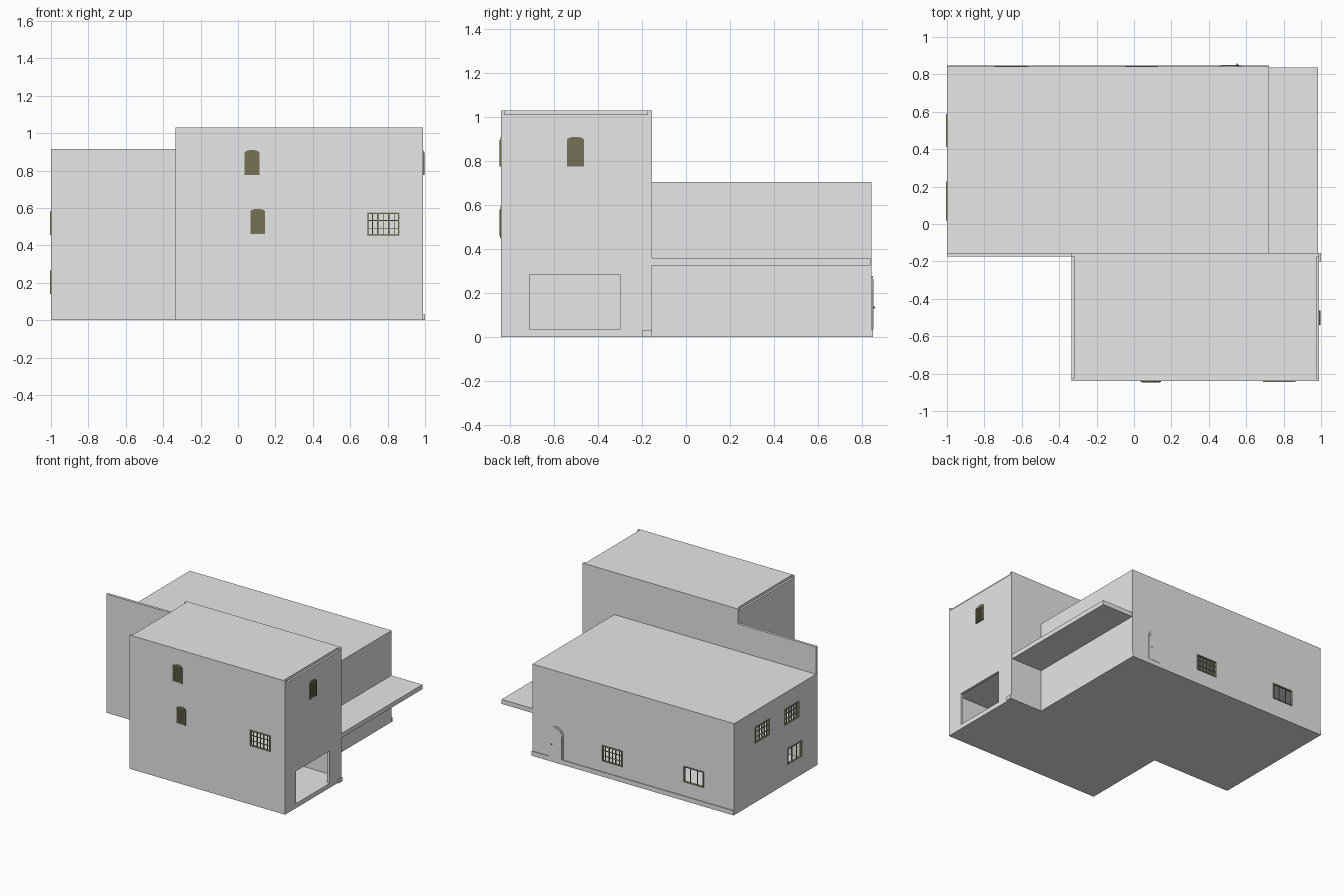
import bpy, bmesh, math
from mathutils import Matrix, Vector

cube = bpy.data.objects.get("Cube")
if cube:
    bpy.data.objects.remove(cube, do_unlink=True)


def material(name, rgb):
    m = bpy.data.materials.new(name)
    m.use_nodes = True
    m.diffuse_color = (*rgb, 1)
    m.node_tree.nodes["Principled BSDF"].inputs["Base Color"].default_value = (*rgb, 1)
    return m


PLASTER = material("grey plaster", (0.8, 0.8, 0.8))
SHUTTER = material("dark olive shutter", (0.18, 0.17, 0.09))
FRAME = material("olive window frame", (0.3, 0.29, 0.17))


def box(bm, x, y, z):
    """Add a box given its (low, high) range on each axis."""
    size = [b - a for a, b in (x, y, z)]
    mid = Vector([(a + b) / 2 for a, b in (x, y, z)])
    bmesh.ops.create_cube(bm, size=1, matrix=Matrix.Translation(mid) @ Matrix.Diagonal((*size, 1)))


def arch(bm, width, height, rise, y, steps=10):
    """Add an upright slab with an arched top, standing on z = 0."""
    half = width / 2
    pts = [(-half, 0), (half, 0)]
    for i in range(steps + 1):
        a = math.pi * i / steps
        pts.append((half * math.cos(a), height - rise + rise * math.sin(a)))
    face = bm.faces.new([bm.verts.new((u, y[1], v)) for u, v in pts])
    out = bmesh.ops.extrude_face_region(bm, geom=[face])
    verts = [g for g in out["geom"] if isinstance(g, bmesh.types.BMVert)]
    bmesh.ops.translate(bm, verts=verts, vec=(0, y[0] - y[1], 0))


def finish(name, bm, mat, matrix=None):
    bmesh.ops.recalc_face_normals(bm, faces=bm.faces)
    mesh = bpy.data.meshes.new(name)
    bm.to_mesh(mesh)
    bm.free()
    mesh.materials.append(mat)
    ob = bpy.data.objects.new(name, mesh)
    bpy.context.collection.objects.link(ob)
    if matrix:
        ob.matrix_world = matrix
    return ob


def block(name, x, y, z):
    bm = bmesh.new()
    box(bm, x, y, z)
    return finish(name, bm, PLASTER)


def carve(ob, *ranges):
    """Cut one box out of an object."""
    cutter = block("cutter", *ranges)
    cutter.hide_render = True
    mod = ob.modifiers.new("cut", "BOOLEAN")
    mod.operation, mod.solver, mod.object = "DIFFERENCE", "EXACT", cutter
    bpy.context.view_layer.objects.active = ob
    bpy.ops.object.modifier_apply(modifier=mod.name)
    bpy.data.objects.remove(cutter, do_unlink=True)


# Wall directions: local x runs along the wall, local -y points outwards
TURN = {"front": 0, "left": 90, "back": 180, "right": -90}


def on_wall(side, x, y, z):
    return Matrix.Translation((x, y, z)) @ Matrix.Rotation(math.radians(TURN[side]), 4, "Z")


# Building masses
BACK, EAST = 0.842, 0.99
main_house = block("main_house", (-1, 0.72), (-0.155, BACK), (0, 0.705))
tower = block("front_block", (-0.335, EAST), (-0.84, -0.155), (0, 1.03))
block("courtyard_wall", (-1, -0.335), (-0.175, -0.155), (0, 0.915))
block("side_canopy", (0.72, 0.985), (-0.155, 0.838), (0.325, 0.36))
block("back_plinth", (-1, 0.722), (BACK, 0.848), (0, 0.035))
block("corner_foot", (EAST, 1.0), (-0.2, -0.155), (0, 0.03))

# Rooms on both floors
for z in ((0.035, 0.33), (0.36, 0.685)):
    carve(main_house, (-0.98, 0.7), (-0.135, 0.822), z)
for z in ((0.035, 0.34), (0.37, 0.99)):
    carve(tower, (-0.315, 0.97), (-0.82, -0.175), z)

# Wide doorway and the roof-edge recesses
carve(tower, (0.95, 1.1), (-0.71, -0.30), (0.035, 0.285))
for x in ((-0.4, -0.32), (0.975, 1.1)):
    carve(tower, x, (-0.825, -0.175), (1.01, 1.1))

# Windows
WIDTH, HEIGHT = 0.175, 0.125


def window(name, wall, side, x, y, z, columns, rows):
    """Cut an opening and fit a barred frame; z is the sill height."""
    w, h = WIDTH / 2, HEIGHT
    if side in ("front", "back"):
        carve(wall, (x - w, x + w), (y - 0.04, y + 0.04), (z, z + h))
    else:
        carve(wall, (x - 0.04, x + 0.04), (y - w, y + w), (z, z + h))
    bm = bmesh.new()
    t, deep, thin = 0.008, (-0.004, 0.012), (0.0, 0.008)
    for s in (-1, 1):
        box(bm, sorted((s * w, s * (w - t))), deep, (0, h))
    for v in (0, h - t):
        box(bm, (-w + t, w - t), deep, (v, v + t))
    for i in range(1, columns):
        u = -w + WIDTH * i / columns
        b = 0.004 if columns > 3 and i % 2 == 0 else 0.002
        box(bm, (u - b, u + b), thin, (t, h - t))
    for j in range(1, rows):
        v = h * j / rows
        box(bm, (-w + t, w - t), (0.001, 0.007), (v - 0.002, v + 0.002))
    finish(name, bm, FRAME, on_wall(side, x, y, z))


window("front_window", tower, "front", 0.777, -0.84, 0.45, 6, 3)
window("back_window_barred", main_house, "back", 0.04, BACK, 0.115, 6, 3)
window("back_window_open", main_house, "back", -0.655, BACK, 0.14, 3, 1)
window("right_window_upper_rear", main_house, "right", -1, 0.5, 0.455, 6, 3)
window("right_window_upper_front", main_house, "right", -1, 0.14, 0.455, 6, 3)
window("right_window_open", main_house, "right", -1, 0.105, 0.14, 3, 1)


# Louvred shutters with shallow arched tops
def shutter(name, side, x, y, z):
    bm = bmesh.new()
    arch(bm, 0.078, 0.135, 0.015, (-0.003, 0.001))
    for i in range(8):
        v = 0.008 + i * 0.014
        box(bm, (-0.033, 0.033), (-0.007, -0.002), (v, v + 0.009))
    for s in (-1, 1):
        box(bm, sorted((s * 0.033, s * 0.039)), (-0.006, 0), (0, 0.12))
    finish(name, bm, SHUTTER, on_wall(side, x, y, z))


shutter("front_shutter_upper", "front", 0.075, -0.84, 0.775)
shutter("front_shutter_lower", "front", 0.105, -0.84, 0.46)
shutter("left_shutter", "left", EAST, -0.502, 0.775)

# Arched back door: surround, leaf and knob
place = on_wall("back", 0.515, BACK, 0.035)
for name, w, h, out in (("door_surround", 0.12, 0.242, 0.006), ("door_leaf", 0.1, 0.23, 0.008)):
    bm = bmesh.new()
    arch(bm, w, h, w / 2, (-out, 0.002))
    finish(name, bm, PLASTER, place)
bm = bmesh.new()
bmesh.ops.create_icosphere(bm, subdivisions=1, radius=0.005,
                           matrix=Matrix.Translation((-0.036, -0.011, 0.1)))
finish("door_knob", bm, SHUTTER, place)
